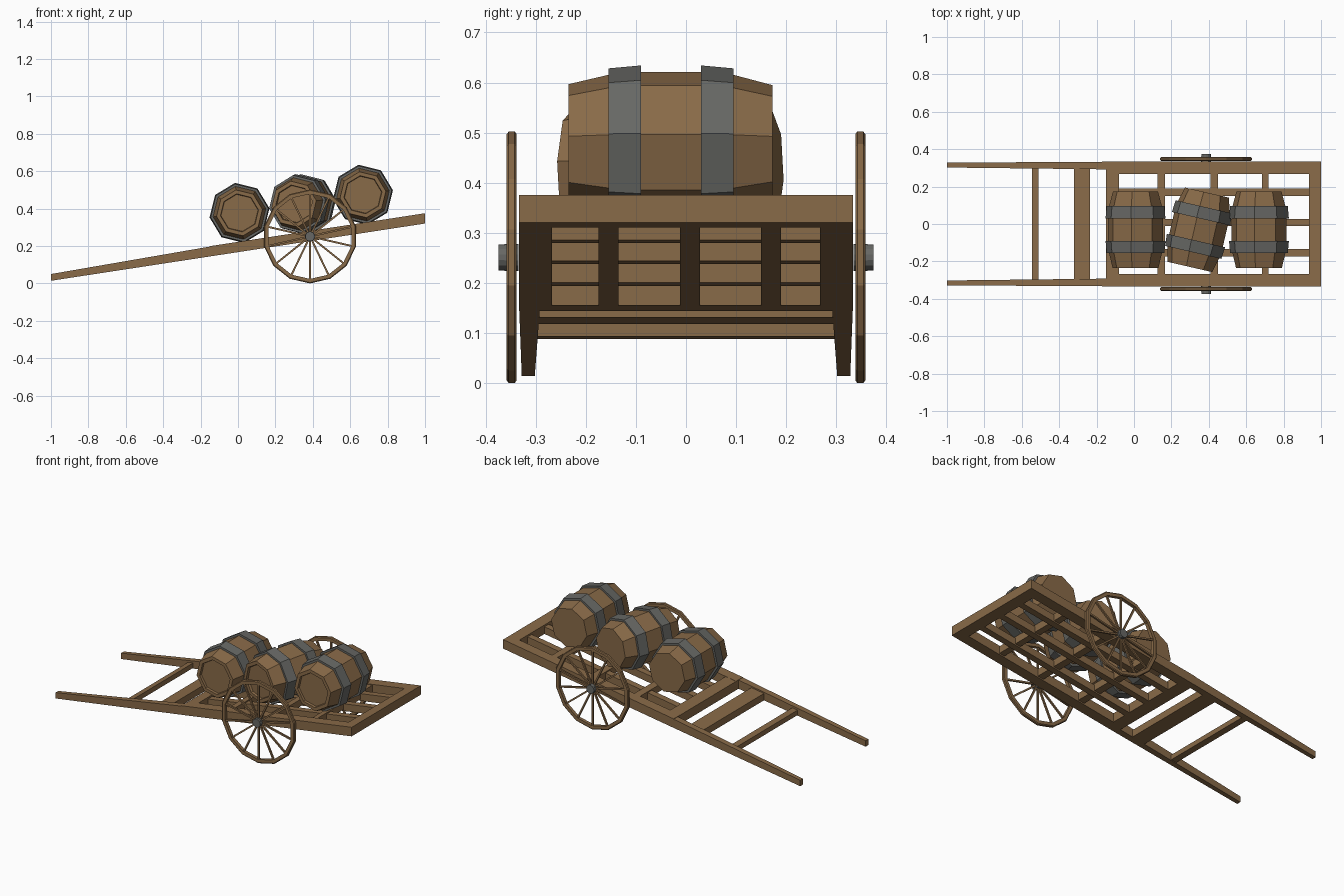
import bpy, bmesh, math
from mathutils import Matrix, Vector

if "Cube" in bpy.data.objects:
    bpy.data.objects.remove(bpy.data.objects["Cube"])


def material(name, rgb):
    m = bpy.data.materials.new(name)
    m.diffuse_color = (*rgb, 1)
    m.use_nodes = True
    m.node_tree.nodes["Principled BSDF"].inputs["Base Color"].default_value = m.diffuse_color
    return m


WOOD = material("brown wood", (0.25, 0.145, 0.065))
IRON = material("grey iron", (0.135, 0.137, 0.128))


def finish(name, bm, mat):
    bmesh.ops.recalc_face_normals(bm, faces=bm.faces)
    me = bpy.data.meshes.new(name)
    bm.to_mesh(me)
    bm.free()
    me.materials.append(mat)
    ob = bpy.data.objects.new(name, me)
    bpy.context.collection.objects.link(ob)
    return ob


def bottom(x):
    # sloping underside line of the cart frame
    return 0.32 - 0.153 * (1 - x)


def beam(name, a, b):
    # lofted block; each end is (x, y0, y1, height above underside, thickness)
    bm = bmesh.new()
    rings = []
    for x, y0, y1, h, t in (a, b):
        z = bottom(x) + h
        rings.append([bm.verts.new(p) for p in
                      ((x, y0, z), (x, y1, z), (x, y1, z + t), (x, y0, z + t))])
    for i in range(4):
        j = (i + 1) % 4
        bm.faces.new((rings[0][i], rings[0][j], rings[1][j], rings[1][i]))
    bm.faces.new(rings[0])
    bm.faces.new(rings[1])
    return finish(name, bm, WOOD)


def lathe(name, profile, sides, mat, mtx, phase=0.0, closed=False):
    # revolve (y, radius) points about the y axis
    bm = bmesh.new()
    rings = []
    for y, r in profile:
        ring = []
        for k in range(sides):
            a = phase + 2 * math.pi * k / sides
            ring.append(bm.verts.new((r * math.cos(a), y, r * math.sin(a))))
        rings.append(ring)
    n = len(rings)
    for i in range(n if closed else n - 1):
        p, q = rings[i], rings[(i + 1) % n]
        for k in range(sides):
            m = (k + 1) % sides
            bm.faces.new((p[k], p[m], q[m], q[k]))
    if not closed:
        bm.faces.new(rings[0])
        bm.faces.new(rings[-1])
    bm.transform(mtx)
    return finish(name, bm, mat)


# Side rails with slimmer pulling shafts
for side, tag in ((-1, "front"), (1, "back")):
    tip = sorted((side * 0.302, side * 0.328))
    root = sorted((side * 0.292, side * 0.333))
    rail = sorted((side * 0.268, side * 0.333))
    beam(tag + "_shaft", (-1, *tip, 0, 0.036), (-0.14, *root, 0, 0.053))
    beam(tag + "_side_rail", (-0.15, *rail, 0, 0.055), (1, *rail, 0, 0.055))

# Cross bars: (x0, x1, height, thickness)
bars = [("shaft_rung", -0.545, -0.51, 0.004, 0.03), ("shaft_board", -0.32, -0.235, 0, 0.042),
        ("head_board", -0.15, -0.08, 0, 0.054), ("deck_bar_1", 0.125, 0.165, 0.008, 0.043),
        ("deck_bar_2", 0.41, 0.45, 0.008, 0.043), ("deck_bar_3", 0.685, 0.72, 0.008, 0.043),
        ("tail_board", 0.935, 1.0, 0, 0.055)]
for name, x0, x1, h, t in bars:
    w = 0.31 if x0 < -0.2 else 0.27
    beam(name, (x0, -w, w, h, t), (x1, -w, w, h, t))

# Lengthwise slats
for i, y in enumerate((-0.155, 0.008, 0.17)):
    beam("deck_slat_%d" % (i + 1), (-0.1, y - 0.02, y + 0.02, 0, 0.044),
         (0.95, y - 0.02, y + 0.02, 0, 0.044))

# Wheels: rim, spokes, hub
N = 14
for side, tag in ((-1, "front"), (1, "back")):
    mtx = Matrix.Translation((0.385, side * 0.348, 0.251))
    up = math.pi / 2
    lathe(tag + "_wheel_rim", [(-0.010, 0.227), (-0.010, 0.246), (-0.006, 0.251),
                               (0.006, 0.251), (0.010, 0.246), (0.010, 0.227)],
          N, WOOD, mtx, up, True)
    bm = bmesh.new()
    for k in range(N):
        rot = Matrix.Rotation(2 * math.pi * k / N, 4, 'Y')
        bmesh.ops.create_cube(bm, size=1, matrix=mtx @ rot @ Matrix.Translation((0, 0, 0.125))
                              @ Matrix.Diagonal((0.010, 0.010, 0.215, 1)))
    finish(tag + "_wheel_spokes", bm, WOOD)
    lathe(tag + "_wheel_hub", [(-0.014, 0.027), (0.014, 0.027), (0.014, 0.027)][:2],
          N, IRON, mtx, up)
    lathe(tag + "_hub_cap", [(min(side * 0.01, side * 0.026), 0.026),
                             (max(side * 0.01, side * 0.026), 0.026)], N, IRON, mtx, up)

# Barrels: staves with a recessed near head, and two iron hoops each
STAVES = [(-0.192, 0.100), (-0.205, 0.103), (-0.205, 0.124), (-0.125, 0.143), (-0.06, 0.149),
          (0.06, 0.149), (0.125, 0.143), (0.203, 0.122)]
HOOP = [(0.06, 0.144), (0.06, 0.162), (0.125, 0.156), (0.125, 0.138)]
for i, (x, y, z, yaw) in enumerate(((0.008, -0.03, 0.377, 0), (0.345, -0.03, 0.424, -13),
                                    (0.668, -0.03, 0.474, 0))):
    mtx = Matrix.Translation((x, y, z)) @ Matrix.Rotation(math.radians(yaw), 4, 'Z')
    ph = math.radians(8.7)
    n = "barrel_%d" % (i + 1)
    lathe(n + "_staves", STAVES, 8, WOOD, mtx, ph)
    for s, tag in ((-1, "near"), (1, "far")):
        lathe(n + "_" + tag + "_hoop", [(s * a, r) for a, r in HOOP], 8, IRON, mtx, ph, True)
